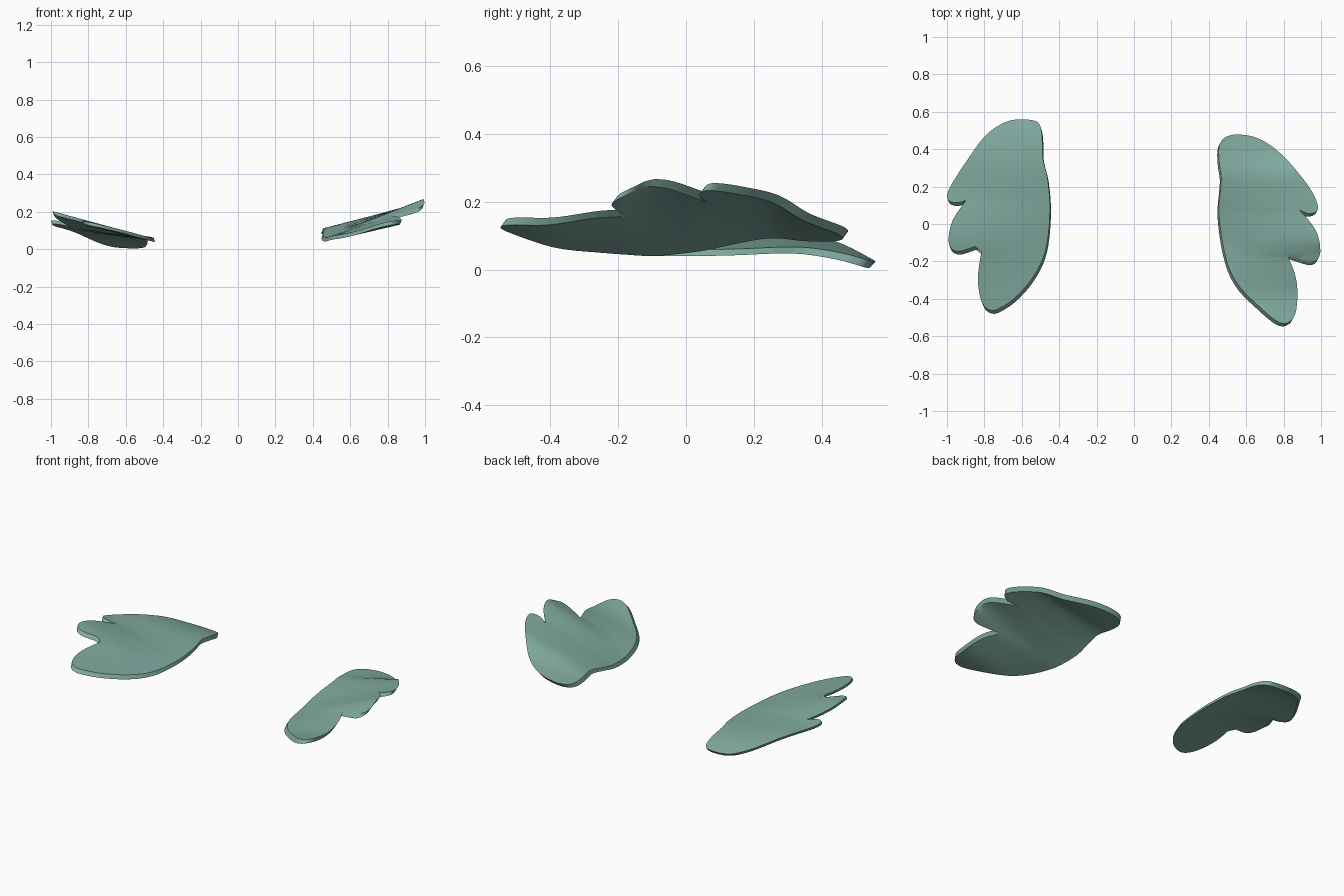
import bpy, bmesh
from mathutils import Vector

if "Cube" in bpy.data.objects:
    bpy.data.objects.remove(bpy.data.objects["Cube"])

green = bpy.data.materials.new("sage_green")
green.diffuse_color = (0.215, 0.40, 0.345, 1)
green.use_nodes = True
green.node_tree.nodes["Principled BSDF"].inputs["Base Color"].default_value = green.diffuse_color

INNER = 0.45  # distance of the inner edge from the centre line


def hermite(keys, y, col):
    """Smooth value of a column in a table sorted by its first column."""
    n = len(keys)
    y = min(max(y, keys[0][0]), keys[-1][0])
    i = next(k for k in range(n - 1) if y <= keys[k + 1][0])

    def slope(k):
        a, b = keys[max(k - 1, 0)], keys[min(k + 1, n - 1)]
        return (b[col] - a[col]) / (b[0] - a[0])
    a, b = keys[i], keys[i + 1]
    h = b[0] - a[0]
    t = (y - a[0]) / h
    return ((2*t**3 - 3*t**2 + 1) * a[col] + (t**3 - 2*t**2 + t) * h * slope(i)
            + (3*t**2 - 2*t**3) * b[col] + (t**3 - t**2) * h * slope(i + 1))


def smooth_outline(pts, notches, steps=3):
    """Rounded closed outline that stays sharp at the notches."""
    out, n = [], len(pts)
    p = [Vector(q) for q in pts]
    for i in range(n):
        j = (i + 1) % n
        b, c = p[i], p[j]
        a = b if i in notches else p[i - 1]
        d = c if j in notches else p[(j + 1) % n]
        for s in range(steps):
            t = s / steps
            out.append(0.5 * (2*b + (c - a)*t + (2*a - 5*b + 4*c - d)*t*t
                              + (3*b - a - 3*c + d)*t**3))
    return out


def lobed_plate(name, side, pts, notches, keys, shift):
    """Thin plate: outline, cut in strips, bent by height table, thickened."""
    bm = bmesh.new()
    bm.faces.new([bm.verts.new((side * q.x, q.y, 0))
                  for q in smooth_outline(pts, notches)])
    bmesh.ops.triangulate(bm, faces=bm.faces[:])
    for k in range(-17, 18):
        bmesh.ops.bisect_plane(bm, geom=bm.verts[:] + bm.edges[:] + bm.faces[:],
                               dist=1e-5, plane_co=(0, k * 0.032, 0),
                               plane_no=(0, 1, 0))
    bmesh.ops.triangulate(bm, faces=bm.faces[:])

    # underside follows a straight slope outwards that changes along y
    for v in bm.verts:
        u = abs(v.co.x) - INNER
        v.co.z = hermite(keys, v.co.y, 1) + u * hermite(keys, v.co.y, 2)

    # upper face and rim
    shift = Vector(shift)
    rim = [e for e in bm.edges if e.is_boundary]
    under = bm.faces[:]
    top = {}
    for v in bm.verts[:]:
        top[v] = bm.verts.new(v.co + shift)
        v.co.x -= shift.x / 2
        v.co.y -= shift.y / 2
        top[v].co.x -= shift.x / 2
        top[v].co.y -= shift.y / 2
    for f in under:
        bm.faces.new([top[v] for v in f.verts])
    for e in rim:
        a, b = e.verts
        bm.faces.new((a, b, top[b], top[a]))
    bmesh.ops.recalc_face_normals(bm, faces=bm.faces[:])

    me = bpy.data.meshes.new(name)
    bm.to_mesh(me)
    bm.free()
    me.materials.append(green)
    ob = bpy.data.objects.new(name, me)
    bpy.context.collection.objects.link(ob)
    bpy.ops.object.select_all(action='DESELECT')
    ob.select_set(True)
    bpy.context.view_layer.objects.active = ob
    bpy.ops.object.shade_smooth_by_angle(angle=0.6)


# right plate: outline (distance from centre, y), then (y, inner height, slope)
right_outline = [
    (.45, .40), (.47, .445), (.51, .466), (.565, .47), (.64, .457), (.715, .42),
    (.795, .355), (.875, .265), (.945, .17), (.978, .095), (.972, .06),
    (.93, .047), (.88, .068), (.94, 0), (.98, -.07), (.992, -.16), (.968, -.205),
    (.93, -.21), (.87, -.192), (.815, -.175), (.855, -.27), (.87, -.365),
    (.863, -.47), (.84, -.52), (.80, -.54), (.745, -.518), (.655, -.44),
    (.565, -.35), (.505, -.245), (.47, -.11), (.45, .05), (.457, .16),
    (.463, .24), (.452, .32)]
right_bend = [(-.55, .055, .20), (-.4, .031, .24), (-.25, .033, .30),
              (-.175, .033, .34), (-.1, .033, .395), (.05, .054, .34),
              (.16, .075, .295), (.27, .09, .25), (.36, .084, .17),
              (.47, .08, .12)]
lobed_plate("right_plate", 1, right_outline, {12, 19}, right_bend,
            (.008, .016, .022))

# left plate
left_outline = [
    (.495, .505), (.52, .54), (.585, .55), (.655, .545), (.72, .518), (.80, .455),
    (.88, .345), (.95, .24), (.993, .16), (.988, .118), (.945, .105), (.895, .118),
    (.965, .015), (.988, -.08), (.978, -.135), (.935, -.155), (.87, -.137),
    (.805, -.115), (.83, -.27), (.825, -.375), (.80, -.445), (.762, -.47),
    (.72, -.462), (.64, -.41), (.56, -.325), (.50, -.23), (.468, -.14),
    (.452, -.03), (.447, .10), (.46, .24), (.485, .345), (.487, .425)]
left_bend = [(-.48, .05, .22), (-.36, .044, .235), (-.25, .04, .25),
             (-.1, .038, .27), (.02, .04, .225), (.14, .042, .163),
             (.32, .044, .12), (.455, .026, .085), (.56, -.003, .03)]
lobed_plate("left_plate", -1, left_outline, {11, 17}, left_bend,
            (-.006, .018, .019))
